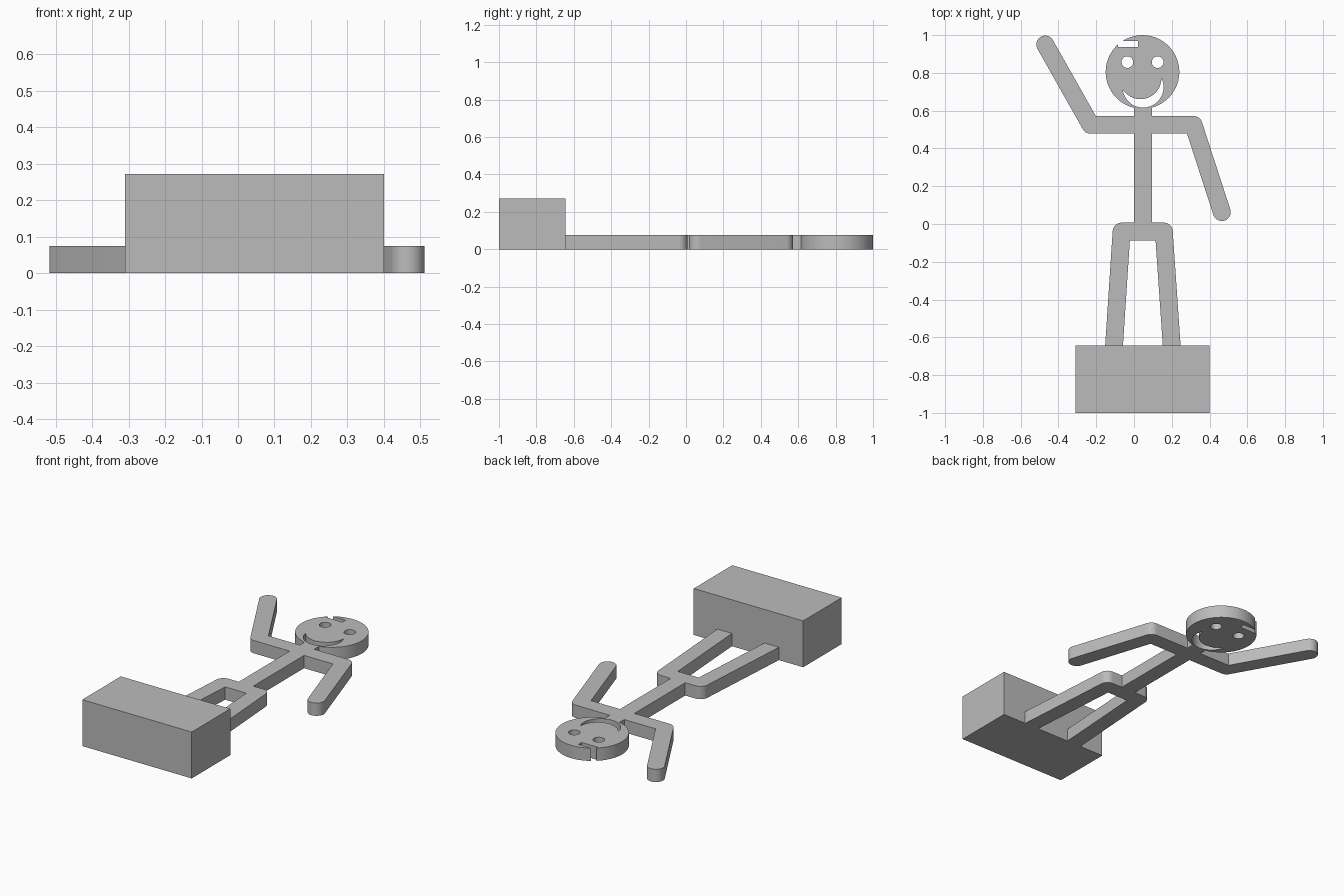
import bpy
import bmesh
from math import pi, sin, cos, acos, atan2, sqrt, radians, ceil, tan
from mathutils import Vector

cube = bpy.data.objects.get("Cube")
if cube:
    bpy.data.objects.remove(cube, do_unlink=True)

THICK = 0.075   # thickness of the flat figure
HALF = 0.047    # half width of a limb

grey = bpy.data.materials.new("plain grey")
grey.use_nodes = True
grey.diffuse_color = (0.5, 0.5, 0.5, 1)
grey.node_tree.nodes["Principled BSDF"].inputs["Base Color"].default_value = (0.5, 0.5, 0.5, 1)


def arc(centre, r, start, end):
    """Points along a circular arc, both ends included."""
    n = max(2, ceil(abs(end - start) / radians(6)))
    return [Vector((centre[0] + r * cos(start + (end - start) * i / n),
                    centre[1] + r * sin(start + (end - start) * i / n)))
            for i in range(n + 1)]


def circle(centre, r):
    return arc(centre, r, 0, 2 * pi)[:-1]


def rect(x0, x1, y0, y1):
    return [Vector(p) for p in ((x0, y0), (x1, y0), (x1, y1), (x0, y1))]


def prism(name, loops, height):
    """Extrude filled outlines (inner loops become holes) up from the ground."""
    curve = bpy.data.curves.new(name, "CURVE")
    curve.dimensions = "2D"
    curve.fill_mode = "BOTH"
    curve.extrude = height / 2
    for loop in loops:
        spline = curve.splines.new("POLY")
        spline.points.add(len(loop) - 1)
        for point, p in zip(spline.points, loop):
            point.co = (p[0], p[1], 0, 1)
        spline.use_cyclic_u = True
    ob = bpy.data.objects.new(name, curve)
    bpy.context.collection.objects.link(ob)
    bpy.ops.object.select_all(action="DESELECT")
    ob.select_set(True)
    bpy.context.view_layer.objects.active = ob
    bpy.ops.object.convert(target="MESH")
    ob = bpy.context.view_layer.objects.active
    bm = bmesh.new()
    bm.from_mesh(ob.data)
    bmesh.ops.remove_doubles(bm, verts=bm.verts, dist=0.0001)
    bmesh.ops.recalc_face_normals(bm, faces=bm.faces)
    bmesh.ops.translate(bm, verts=bm.verts, vec=(0, 0, height / 2))
    bm.to_mesh(ob.data)
    bm.free()
    ob.data.materials.clear()
    ob.data.materials.append(grey)
    bpy.ops.object.shade_smooth_by_angle(angle=radians(30))
    return ob


def stroke(path, round_ends):
    """Outline of a thick bent line: round outer elbows, sharp inner ones."""
    pts = [Vector(p) for p in path]
    outline = []
    for side in (pts, pts[::-1]):
        for i in range(1, len(side)):
            a, b = side[i - 1], side[i]
            d = (b - a).normalized()
            normal = Vector((d.y, -d.x))
            heading = atan2(normal.y, normal.x)
            if i == 1 and not round_ends:
                outline.append(a + normal * HALF)
            if i == len(side) - 1:
                if round_ends:
                    outline += arc(b, HALF, heading, heading + pi)
                else:
                    outline.append(b + normal * HALF)
                continue
            e = (side[i + 1] - b).normalized()
            turn = atan2(d.x * e.y - d.y * e.x, d.dot(e))
            if turn > 0:
                outline += arc(b, HALF, heading, heading + turn)
            else:
                outline.append(b + normal * HALF + d * HALF * tan(turn / 2))
    return outline


# Base block
prism("base_block", [rect(-0.31, 0.40, -1.0, -0.643)], 0.272)

# Legs and hips, arms and shoulders
prism("legs", [stroke([(-0.106, -0.65), (-0.066, -0.04), (0.158, -0.04), (0.2, -0.65)], False)], THICK)
prism("arms", [stroke([(-0.47, 0.95), (-0.23, 0.525), (0.315, 0.525), (0.465, 0.063)], True)], THICK)

# Torso and neck
prism("torso", [rect(0, 0.094, 0.007, 0.478)], THICK)
prism("neck", [rect(0, 0.094, 0.572, 0.616)], THICK)

# Head rim with a slot open at its edge
cx, cy, radius = 0.045, 0.805, 0.195
left, right, low, high = -0.085, 0.02, 0.938, 0.968
slot_start = atan2(sqrt(radius ** 2 - (left - cx) ** 2), left - cx)
slot_end = atan2(high - cy, -sqrt(radius ** 2 - (high - cy) ** 2))
rim = arc((cx, cy), radius, slot_start, slot_end + 2 * pi)
rim += [Vector((right, high)), Vector((right, low)), Vector((left, low))]

# Crescent smile between two circles
outer, r_out = Vector((0.048, 0.725)), 0.1085
inner, r_in = Vector((0.034, 0.772)), 0.111
gap = inner - outer
phi, dist = atan2(gap.y, gap.x), gap.length
along = (r_out ** 2 - r_in ** 2 + dist ** 2) / (2 * dist)
alpha, beta = acos(along / r_out), acos((dist - along) / r_in)
smile = arc(outer, r_out, phi + alpha, phi + 2 * pi - alpha)
smile += arc(inner, r_in, phi + pi + beta, phi + pi - beta)[1:-1]

# Head with eye holes
eyes = [circle((x, 0.857), 0.031) for x in (-0.035, 0.125)]
prism("head", [rim, smile] + eyes, THICK)
